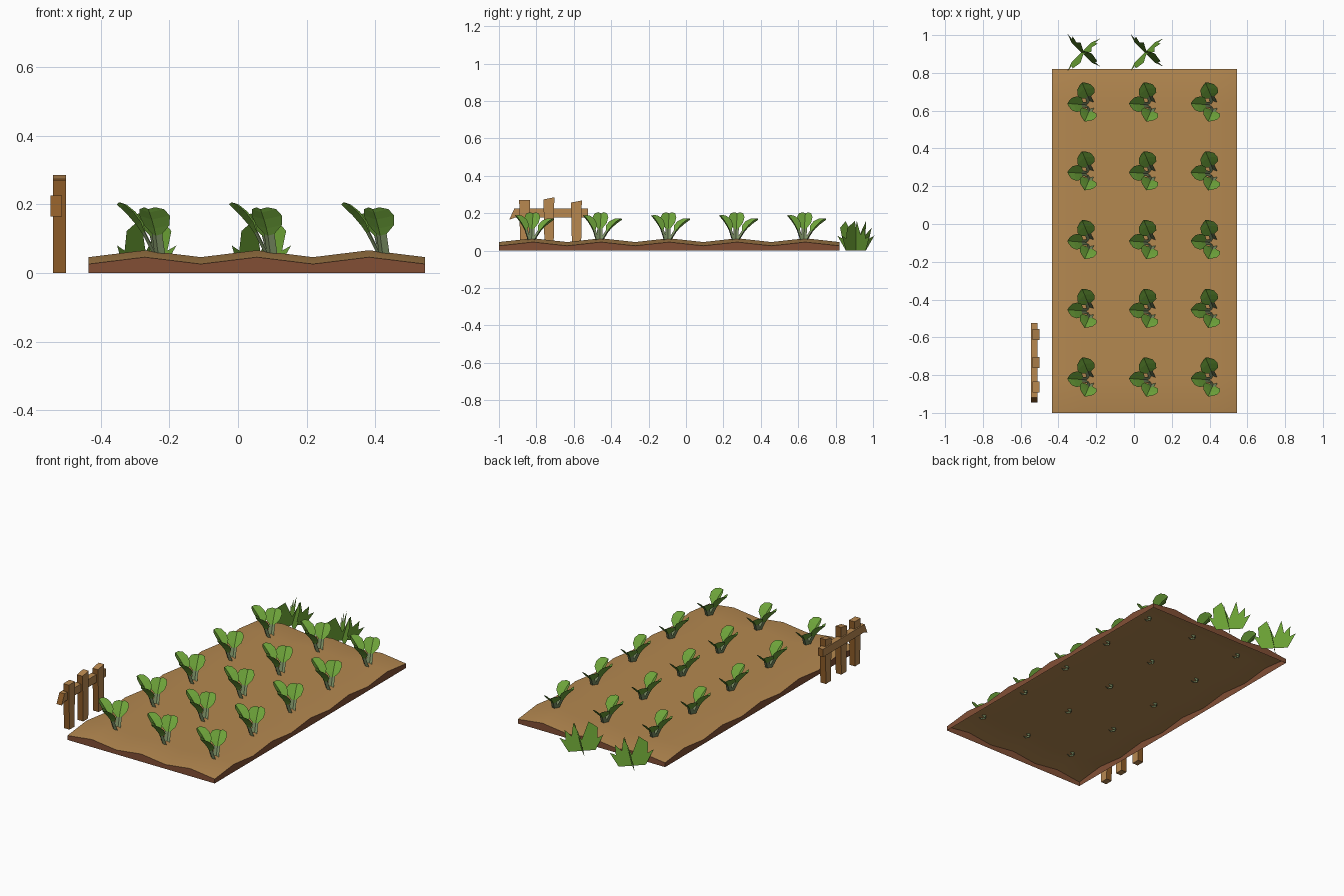
import bpy, bmesh, math
from mathutils import Vector

if "Cube" in bpy.data.objects:
    bpy.data.objects.remove(bpy.data.objects["Cube"])


def material(name, r, g, b):
    lin = [((c / 255 + 0.055) / 1.055) ** 2.4 for c in (r, g, b)]
    m = bpy.data.materials.new(name)
    m.diffuse_color = (*lin, 1)
    m.use_nodes = True
    m.node_tree.nodes["Principled BSDF"].inputs["Base Color"].default_value = m.diffuse_color
    return m


TAN = material("dry soil tan", 180, 136, 80)
SOIL = material("soil side brown", 130, 79, 53)
LEAF = material("leaf green", 113, 168, 60)
STEM = material("pale stem green", 126, 146, 102)
GRASS = material("grass green", 106, 160, 52)
WOOD = material("wood tan", 184, 136, 80)
WOOD_DARK = material("wood brown", 142, 92, 40)


def finish(bm, name, mats):
    me = bpy.data.meshes.new(name)
    bm.to_mesh(me)
    bm.free()
    for m in mats:
        me.materials.append(m)
    return me


def place(me, name, loc=(0, 0, 0)):
    ob = bpy.data.objects.new(name, me)
    ob.location = loc
    bpy.context.collection.objects.link(ob)
    return ob


# Soil bed: open shell with a mound under every plant
X0, X1, Y0, Y1 = -0.435, 0.545, -1.0, 0.82
NX, NY = 3, 5
DX, DY = (X1 - X0) / NX, (Y1 - Y0) / NY
bm = bmesh.new()
grid = [[bm.verts.new((X0 + i * DX / 2, Y0 + j * DY / 2, 0.026 + 0.02 * (i % 2) + 0.02 * (j % 2)))
         for j in range(2 * NY + 1)] for i in range(2 * NX + 1)]
for i in range(2 * NX):
    for j in range(2 * NY):
        f = bm.faces.new((grid[i][j], grid[i + 1][j], grid[i + 1][j + 1], grid[i][j + 1]))
        f.smooth = True
rim = [e for e in bm.edges if e.is_boundary]
ext = bmesh.ops.extrude_edge_only(bm, edges=rim)["geom"]
for v in ext:
    if isinstance(v, bmesh.types.BMVert):
        v.co.z = 0
for f in ext:
    if isinstance(f, bmesh.types.BMFace):
        f.material_index = 1
        f.smooth = False
        for e in f.edges:
            e.smooth = False
        c = f.calc_center_median() - Vector(((X0 + X1) / 2, (Y0 + Y1) / 2, 0))
        f.normal_update()
        if f.normal.dot(c) < 0:
            f.normal_flip()
place(finish(bm, "soil_bed", [TAN, SOIL]), "soil_bed")


# Crop: three cupped paddle leaves on pale stems
def leaf(bm, base, tip, half):
    base, tip = Vector(base), Vector(tip)
    axis = tip - base
    out = Vector((axis.x, axis.y, 0)).normalized()
    side = Vector((0, 0, 1)).cross(out)
    n = axis.normalized().cross(side).normalized()
    if n.z < 0:
        n = -n
    rows = []
    for t, w in ((0, .35), (.4, .34), (.55, .85), (.75, 1), (.92, .8), (1, .35)):
        mid = base + axis * t + n * 0.012 * math.sin(math.pi * t)
        lift = n * half * w * 0.4
        rows.append([bm.verts.new(mid + side * half * w + lift),
                     bm.verts.new(mid - n * half * 0.1),
                     bm.verts.new(mid - side * half * w + lift)])
    for k in range(len(rows) - 1):
        for s in (0, 1):
            f = bm.faces.new((rows[k][s], rows[k + 1][s], rows[k + 1][s + 1], rows[k][s + 1]))
            f.normal_update()
            if f.normal.dot(n) < 0:
                f.normal_flip()
            f.material_index = 1 if k == 0 else 0


bm = bmesh.new()
leaf(bm, (0.030, -0.008, 0.05), (-0.078, 0.0, 0.202), 0.042)
leaf(bm, (0.042, -0.022, 0.05), (0.012, -0.092, 0.188), 0.048)
leaf(bm, (0.042, 0.002, 0.05), (-0.002, 0.108, 0.168), 0.048)
crop = finish(bm, "crop", [LEAF, STEM])
for i in range(NX):
    for j in range(NY):
        place(crop, f"crop_{i}_{j}", (X0 + (i + .5) * DX, Y0 + (j + .5) * DY, 0))

# Grass tufts: crossed, leaning, spiky half fans
FAN = [(0, 0), (.075, 0), (.122, .08), (.088, .065), (.092, .122),
       (.055, .085), (.042, .158), (0, .06)]
bm = bmesh.new()
for k in range(4):
    a = math.radians(45 + 90 * k)
    u = Vector((math.cos(a), math.sin(a), 0))
    b = math.radians(45 + 90 * (k % 2) - 90)
    lean = Vector((math.cos(b), math.sin(b), 0)) * 0.22
    bm.faces.new([bm.verts.new(u * r + lean * h + Vector((0, 0, h))) for r, h in FAN])
bmesh.ops.triangulate(bm, faces=bm.faces[:])
tuft = finish(bm, "grass_tuft", [GRASS])
for i, x in enumerate((-0.278, 0.056)):
    place(tuft, f"grass_tuft_{i}", (x, 0.908, 0))


# Fence: side outlines (y, z) given thickness along x; end faces are brown
def plank(name, outline, xa, xb):
    bm = bmesh.new()
    f = bm.faces.new([bm.verts.new((xa, y, z)) for y, z in outline])
    ext = bmesh.ops.extrude_face_region(bm, geom=[f])["geom"]
    for v in ext:
        if isinstance(v, bmesh.types.BMVert):
            v.co.x = xb
    bmesh.ops.recalc_face_normals(bm, faces=bm.faces[:])
    for f in bm.faces:
        f.material_index = 1 if abs(f.normal.y) > 0.6 else 0
    place(finish(bm, name, [WOOD, WOOD_DARK]), name)


for k, (y, top) in enumerate(((-0.862, .27), (-0.732, .28), (-0.585, .263))):
    w = 0.024
    plank(f"fence_post_{k}", [(y - w, 0), (y + w, 0), (y + w + .004, top + .005 * (k > 0)),
                              (y - w - .006, top - .006 * (k > 0))], -0.538, -0.501)
plank("fence_rail", [(-0.945, .165), (-0.91, .178), (-0.523, .178), (-0.523, .225), (-0.918, .225)],
      -0.546, -0.512)
